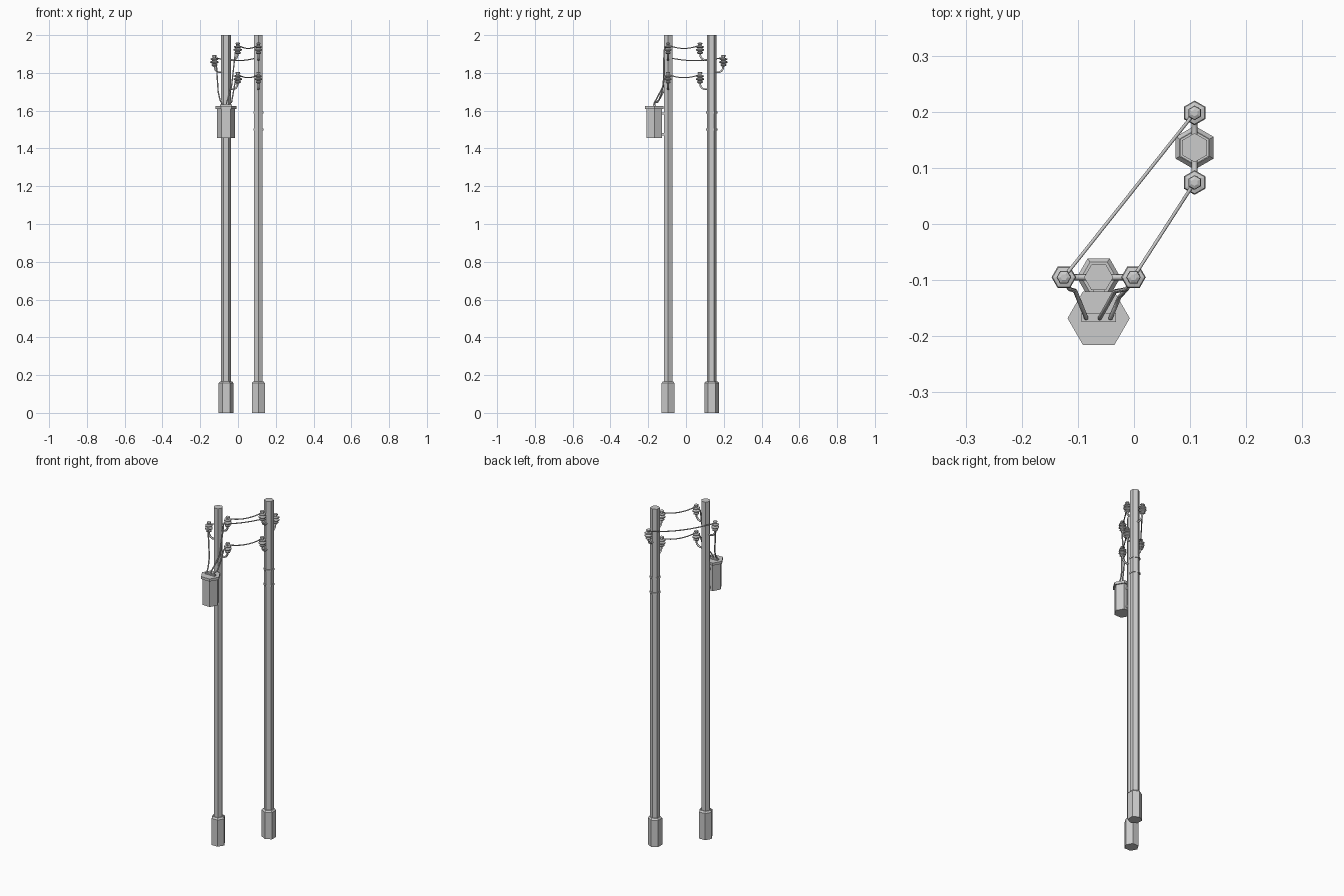
import bpy, bmesh
from math import cos, sin, pi
from mathutils import Vector

cube = bpy.data.objects.get("Cube")
if cube:
    bpy.data.objects.remove(cube)

grey = bpy.data.materials.new("plain grey")
grey.use_nodes = True
grey.diffuse_color = (0.6, 0.6, 0.6, 1)
grey.node_tree.nodes["Principled BSDF"].inputs["Base Color"].default_value = (0.6, 0.6, 0.6, 1)


def add(name, mesh):
    mesh.materials.clear()
    mesh.materials.append(grey)
    obj = bpy.data.objects.new(name, mesh)
    bpy.context.collection.objects.link(obj)
    return obj


def lathe(name, x, y, profile, turn=0.0):
    """Six-sided turned solid from (radius, height) pairs, bottom to top."""
    bm = bmesh.new()
    rings = [[bm.verts.new((x + r * cos(turn + k * pi / 3), y + r * sin(turn + k * pi / 3), z))
              for k in range(6)] for r, z in profile]
    for a, b in zip(rings, rings[1:]):
        for k in range(6):
            j = (k + 1) % 6
            bm.faces.new((a[k], a[j], b[j], b[k]))
    bm.faces.new(rings[0][::-1])
    bm.faces.new(rings[-1])
    mesh = bpy.data.meshes.new(name)
    bm.to_mesh(mesh)
    bm.free()
    return add(name, mesh)


def box(name, center, size):
    bm = bmesh.new()
    bmesh.ops.create_cube(bm, size=1)
    for v in bm.verts:
        v.co = Vector(center) + v.co * Vector(size)
    mesh = bpy.data.meshes.new(name)
    bm.to_mesh(mesh)
    bm.free()
    return add(name, mesh)


def tube(name, points, radius):
    """Thin faceted rod along a list of points."""
    curve = bpy.data.curves.new(name + "_path", "CURVE")
    curve.dimensions = "3D"
    curve.bevel_depth = radius
    curve.bevel_resolution = 1
    curve.use_fill_caps = True
    spline = curve.splines.new("POLY")
    spline.points.add(len(points) - 1)
    for p, co in zip(spline.points, points):
        p.co = (*co, 1)
    temp = bpy.data.objects.new(name + "_temp", curve)
    bpy.context.collection.objects.link(temp)
    bpy.context.view_layer.update()
    mesh = bpy.data.meshes.new_from_object(
        temp.evaluated_get(bpy.context.evaluated_depsgraph_get()))
    bpy.data.objects.remove(temp)
    return add(name, mesh)


# Poles and their footings
near, far = Vector((-0.063, -0.095)), Vector((0.108, 0.136))
for label, pos, turn in (("near", near, 0), ("far", far, pi / 6)):
    lathe(label + "_pole", *pos, [(0.026, 0.1), (0.026, 2.0)], turn)
    lathe(label + "_footing", *pos, [(0.039, 0), (0.039, 0.158), (0.031, 0.167)], turn)

# Clamping bands on the far pole
for z in (1.5, 1.59):
    lathe("pole_band", *far, [(0.030, z - 0.005), (0.030, z + 0.005)], pi / 6)

# Insulators on curved hooks
REACH = 0.062
SKIRTS = [(0.009, -0.03), (0.016, -0.026), (0.016, -0.021), (0.009, -0.017),
          (0.022, -0.011), (0.022, -0.005), (0.010, 0.001), (0.022, 0.006),
          (0.020, 0.011), (0.009, 0.014), (0.009, 0.021), (0.013, 0.023),
          (0.012, 0.028), (0.006, 0.031)]


def insulator(pole, direction, z, turn):
    d = Vector(direction)
    tip = pole + d * REACH
    lathe("insulator", *tip, [(r, z + h) for r, h in SKIRTS], turn)
    hook = [(0.018, -0.062), (0.038, -0.062), (0.051, -0.056), (0.059, -0.045), (REACH, -0.025)]
    tube("insulator_hook", [(*(pole + d * r), z + h) for r, h in hook], 0.0055)
    return Vector((*tip, z))


HIGH, MID, LOW = 1.93, 1.865, 1.775
pairs = {}
for z, side in ((HIGH, 1), (MID, -1), (LOW, 1)):
    a = insulator(near, (side, 0), z, 0)
    b = insulator(far, (0, -side), z, pi / 6)
    pairs[z] = a
    # Sagging line wire between the two poles
    path = []
    for i in range(9):
        t = i / 8
        p = a.lerp(b, t)
        p.z += 0.017 - 0.07 * t * (1 - t)
        path.append(p)
    tube("line_wire", path, 0.003)

# Transformer tank with lid, terminal plate and mounts
TX, TY = -0.063, -0.168
lathe("transformer_tank", TX, TY, [(0.047, 1.455), (0.047, 1.612)])
lathe("transformer_lid", TX, TY, [(0.0555, 1.61), (0.0555, 1.625)])
box("terminal_plate", (TX, -0.167, 1.628), (0.062, 0.016, 0.008))
for z in (1.475, 1.585):
    box("transformer_mount", (TX, -0.122, z), (0.02, 0.025, 0.012))

# Drop cables from the insulators to the terminals
drops = ((MID, -0.085, (-0.105, -0.119), 1.70),
         (HIGH, -0.061, (-0.034, -0.120), 1.73),
         (LOW, -0.042, (-0.026, -0.130), 1.69))
for z, end_x, knee, knee_z in drops:
    top = pairs[z]
    start = top + Vector((0, 0, 0.016))
    bend = Vector((top.x + (-0.012 if z != MID else 0.010), -0.116, z - 0.01))
    tube("drop_cable", [start, bend, (*knee, knee_z),
                        ((knee[0] + end_x) / 2, (knee[1] + TY) / 2, knee_z - 0.045),
                        (end_x, TY, 1.64), (end_x, TY, 1.625)], 0.0038)
